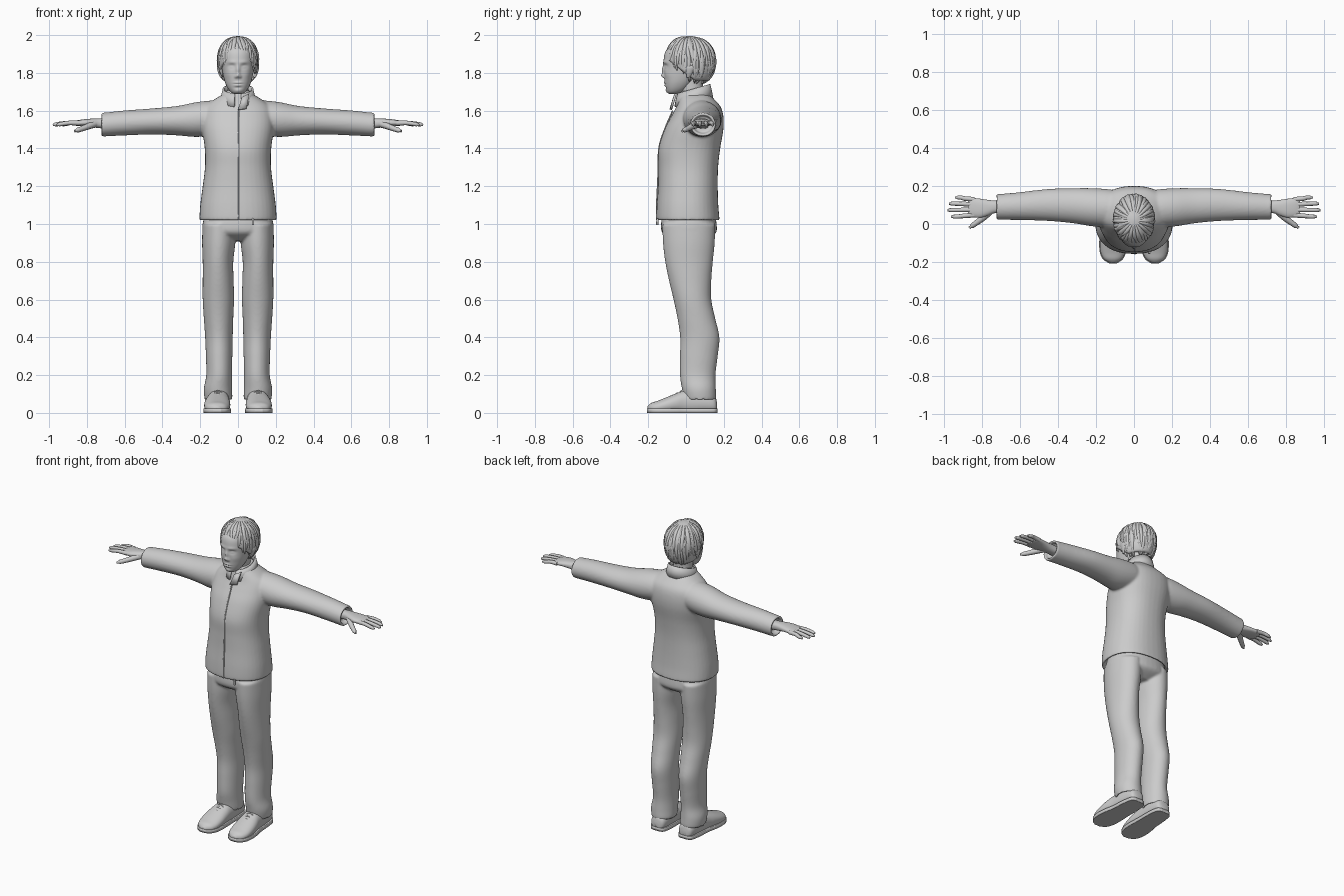
import bpy, bmesh, math, random
from mathutils import Vector

random.seed(4)
cube = bpy.data.objects.get("Cube")
if cube:
    bpy.data.objects.remove(cube, do_unlink=True)

grey = bpy.data.materials.new("plain_grey")
grey.use_nodes = True
grey.diffuse_color = (0.6, 0.6, 0.6, 1)
grey.node_tree.nodes["Principled BSDF"].inputs["Base Color"].default_value = grey.diffuse_color

PLACE = {"x": lambda t, u, v: (t, u, v),
         "y": lambda t, u, v: (u, t, v),
         "z": lambda t, u, v: (u, v, t)}
SIDES = (("left", 1), ("right", -1))


def make(name, verts, faces):
    """Mesh object with smooth faces and outward normals."""
    mesh = bpy.data.meshes.new(name)
    mesh.from_pydata(verts, [], faces)
    bm = bmesh.new()
    bm.from_mesh(mesh)
    bmesh.ops.recalc_face_normals(bm, faces=bm.faces)
    bm.to_mesh(mesh)
    bm.free()
    mesh.shade_smooth()
    mesh.materials.append(grey)
    obj = bpy.data.objects.new(name, mesh)
    bpy.context.collection.objects.link(obj)
    return obj


def resample(rows, steps):
    """Catmull-Rom curve through the given rows."""
    rows = [Vector(r) for r in rows]
    out = []
    for i in range(len(rows) - 1):
        a, b, c, d = rows[max(i - 1, 0)], rows[i], rows[i + 1], rows[min(i + 2, len(rows) - 1)]
        for k in range(steps):
            t = k / steps
            out.append(b + (c - a) * t / 2 + (a - b * 2.5 + c * 2 - d / 2) * t * t
                       + (b * 3 - a - c * 3 + d) * t ** 3 / 2)
    return out + [rows[-1]]


def strip_faces(rings, n, closed=True):
    return [(r * n + i, r * n + (i + 1) % n, (r + 1) * n + (i + 1) % n, (r + 1) * n + i)
            for r in range(rings - 1) for i in range(n if closed else n - 1)]


def loft(name, axis, rows, side=1, n=40, steps=5, power=2, low=None, high=None):
    """Skin over ovals; each row is position, centre (u, v) and radii (u, v)."""
    rings = resample(rows, steps)
    verts = []
    for t, cu, cv, ru, rv in rings:
        for i in range(n):
            a = math.tau * i / n
            c, s = math.cos(a), math.sin(a)
            u = cu + ru * math.copysign(abs(c) ** (2 / power), c)
            v = cv + rv * math.copysign(abs(s) ** (2 / power), s)
            if low is not None:
                v = min(max(v, low), high)
            x, y, z = PLACE[axis](t, u, v)
            verts.append((x * side, y, z))
    last = len(verts) - n
    faces = strip_faces(len(rings), n)
    faces += [tuple(range(n)), tuple(range(last, last + n))]
    return make(name, verts, faces)


def fuse(name, parts, voxel, repeat):
    """Join closed parts into one softly blended surface."""
    bpy.ops.object.select_all(action="DESELECT")
    for p in parts:
        p.select_set(True)
    bpy.context.view_layer.objects.active = parts[0]
    bpy.ops.object.join()
    obj = parts[0]
    obj.name = name
    remesh = obj.modifiers.new("blend", "REMESH")
    remesh.mode = "VOXEL"
    remesh.voxel_size = voxel
    remesh.use_smooth_shade = True
    soften = obj.modifiers.new("soften", "SMOOTH")
    soften.factor = 0.5
    soften.iterations = repeat
    return obj


def strands(name, paths, depth, taper=None):
    """Round cords along paths, each optionally tapered."""
    data = bpy.data.curves.new(name, "CURVE")
    data.dimensions = "3D"
    data.bevel_depth = depth
    data.bevel_resolution = 2
    data.use_fill_caps = True
    for path in paths:
        spline = data.splines.new("POLY")
        pts = resample(path, 4)
        spline.points.add(len(pts) - 1)
        for i, p in enumerate(pts):
            spline.points[i].co = (*p, 1)
            spline.points[i].radius = taper(i / (len(pts) - 1)) if taper else 1
        spline.use_smooth = True
    obj = bpy.data.objects.new(name, data)
    bpy.context.collection.objects.link(obj)
    data.materials.append(grey)
    bpy.ops.object.select_all(action="DESELECT")
    obj.select_set(True)
    bpy.context.view_layer.objects.active = obj
    bpy.ops.object.convert(target="MESH")


def thicken(obj, amount):
    mod = obj.modifiers.new("thickness", "SOLIDIFY")
    mod.thickness = amount
    mod.offset = 0


# Jacket: body and sleeves with turned-in hem and cuffs
body = loft("body", "z", [
    (1.05, 0, .01, .18, .14), (1.03, 0, .01, .188, .15), (1.018, 0, .012, .2, .163), (1.03, 0, .01, .204, .167),
    (1.1, 0, .008, .2, .163), (1.2, 0, .01, .187, .158), (1.3, 0, .012, .175, .158),
    (1.4, 0, .018, .176, .163), (1.5, 0, .042, .19, .156), (1.57, 0, .06, .19, .138),
    (1.62, 0, .066, .175, .118), (1.66, 0, .055, .125, .095), (1.69, 0, .045, .075, .078),
    (1.71, 0, .045, .06, .065)], power=2.3)
sleeves = [loft("sleeve", "x", [
    (.05, .075, 1.57, .09, .08), (.13, .082, 1.562, .1, .092), (.22, .088, 1.553, .1, .092), (.32, .096, 1.547, .092, .078),
    (.45, .1, 1.543, .084, .069), (.6, .094, 1.535, .073, .066), (.7, .09, 1.527, .068, .063),
    (.722, .09, 1.526, .067, .062), (.722, .09, 1.526, .056, .05), (.69, .09, 1.528, .05, .045)],
    side=s) for _, s in SIDES]
fuse("jacket", [body] + sleeves, .007, 7)

# Stand-up collar, open at the front, with a folded flap and front seam
n = 48
verts = []
for grow, rise in ((.09, 0), (.084, .035), (.076, .07)):
    for i in range(n):
        a = math.radians(12 + 336 * i / (n - 1))
        back = (1 - math.cos(a)) / 2
        verts.append((grow * math.sin(a), .04 - grow * 1.1 * math.cos(a), 1.62 + .05 * back + rise))
thicken(make("collar", verts, strip_faces(3, n, closed=False)), .01)
thicken(make("collar_flap", [(0, -.082, 1.605), (.045, -.078, 1.61), (.06, -.055, 1.69), (.02, -.062, 1.67)],
             [(0, 1, 2, 3)]), .012)
strands("front_seam", [[(.005, -.156, 1.02), (.005, -.155, 1.1), (.005, -.148, 1.25), (.005, -.143, 1.4),
                        (.005, -.113, 1.5), (.005, -.07, 1.6)]], .004)
strands("hem_tab", [[(.08, -.15, 1.03), (.08, -.153, .995)]], .006)

# Trousers: hips and two legs
hips = loft("hips", "z", [(1.07, 0, .015, .17, .135), (1, 0, .015, .187, .147), (.95, 0, .017, .18, .14),
                          (.91, 0, .02, .1, .08)], power=2.3)
legs = [loft("leg", "z", [
    (1, .1, .015, .088, .14), (.9, .102, .015, .088, .137), (.8, .106, .016, .081, .126),
    (.7, .105, .022, .082, .112), (.6, .104, .034, .083, .1), (.5, .103, .055, .078, .1),
    (.4, .101, .073, .073, .104), (.3, .1, .068, .07, .1), (.2, .1, .062, .068, .094), (.13, .106, .068, .075, .09),
    (.08, .104, .074, .074, .086), (.068, .104, .075, .069, .08), (.08, .104, .075, .06, .07),
    (.11, .104, .075, .05, .06)], side=s) for _, s in SIDES]
fuse("trousers", [hips] + legs, .007, 6)

# Shoes: upper, flat sole and laces
SHOE = [(.165, .1, .03, .02, .02), (.15, .1, .045, .045, .045), (.09, .101, .055, .056, .06),
        (0, .104, .055, .06, .065), (-.05, .108, .05, .066, .054), (-.1, .11, .04, .069, .044),
        (-.15, .111, .03, .064, .034), (-.185, .111, .025, .047, .027), (-.205, .11, .02, .015, .014)]
for label, s in SIDES:
    loft(label + "_shoe", "y", SHOE, side=s, power=2.2, low=.012, high=1)
    sole = [(t * 1.01, cu, .012, ru + .004, .06) for t, cu, _, ru, _ in SHOE]
    loft(label + "_sole", "y", sole, side=s, power=4, low=0, high=.022)
    laces = []
    for k in range(4):
        y, z = -.025 - .022 * k, .113 - .011 * k
        for d in (-.01, .01):
            laces.append([(s * .075, y - d, z - .014), (s * .107, y, z + .003), (s * .139, y + d, z - .014)])
    strands(label + "_laces", laces, .004)

# Hands: palm, four fingers and thumb
for label, s in SIDES:
    palm = loft("palm", "x", [
        (.67, .09, 1.53, .032, .027), (.73, .09, 1.533, .033, .026), (.77, .085, 1.535, .042, .023),
        (.81, .083, 1.536, .05, .019), (.85, .087, 1.534, .05, .015), (.872, .09, 1.533, .045, .01)],
        side=s, n=32, power=2.4)
    palm.name = label + "_palm"
    fingers = []
    for y, spread, reach in ((.047, -.008, .96), (.075, -.002, .98), (.103, .004, .972), (.129, .01, .94)):
        fingers.append([(s * .84, y, 1.534), (s * .89, y + spread / 2, 1.535),
                        (s * (reach - .03), y + spread, 1.53), (s * reach, y + spread, 1.524)])
    tip = lambda t: 1.05 - .25 * t if t < .9 else .5
    strands(label + "_fingers", fingers, .0125, tip)
    strands(label + "_thumb", [[(s * .755, .07, 1.53), (s * .79, .035, 1.518), (s * .83, .005, 1.503),
                                (s * .865, -.02, 1.492)]], .018, lambda t: 1.1 - .45 * t if t < .9 else .4)

# Head, with face features pushed in or out of the front
head = loft("head", "z", [
    (1.687, 0, -.065, .012, .016), (1.695, 0, -.06, .034, .036), (1.715, 0, -.048, .052, .058),
    (1.745, 0, -.035, .067, .077), (1.78, 0, -.022, .077, .093), (1.82, 0, -.01, .084, .107),
    (1.87, 0, .005, .09, .123), (1.92, 0, .015, .088, .12), (1.96, 0, .02, .06, .08)],
    n=110, steps=9, power=2.2)
FEATURES = [  # x, z, width, height, push
    (.03, 1.856, .025, .009, -.004), (.034, 1.835, .018, .012, .01), (.034, 1.832, .012, .006, -.006),
    (0, 1.815, .01, .025, -.012), (0, 1.786, .012, .011, -.014), (.012, 1.779, .007, .007, -.006),
    (0, 1.748, .02, .005, -.006), (0, 1.741, .022, .003, .004), (0, 1.734, .017, .005, -.006),
    (0, 1.721, .02, .006, .003), (0, 1.703, .02, .012, -.005), (.05, 1.79, .02, .02, -.003)]
for v in head.data.vertices:
    if v.co.y < -.03:
        x, z = abs(v.co.x), v.co.z
        v.co.y += sum(p * math.exp(-((x - fx) / w) ** 2 - ((z - fz) / h) ** 2) for fx, fz, w, h, p in FEATURES)
loft("neck", "z", [(1.6, 0, .045, .065, .065), (1.68, 0, .035, .058, .06), (1.74, 0, .025, .056, .065),
                   (1.82, 0, .03, .06, .08)])
for label, s in SIDES:
    loft(label + "_ear", "z", [(1.775, .088, .012, .006, .008), (1.8, .094, .018, .011, .018),
                               (1.83, .099, .022, .012, .024), (1.845, .095, .022, .006, .012)], side=s, n=20)


# Hair: a cap with layered locks falling from the crown
def scalp(a, phi, grow=1):
    """Point on the hair dome; a = 0 faces front, phi runs down from the crown."""
    out = math.sin(phi) if phi < math.pi / 2 else 1 - .3 * (phi - math.pi / 2) ** 2
    return Vector((.102 * grow * out * math.sin(a), .02 - .13 * grow * out * math.cos(a),
                   1.862 + .128 * grow * math.cos(phi)))


def hairline(a):
    back = (1 - math.cos(a)) / 2
    return math.radians(78 + 62 * min(1, back * 1.6))


n = 64
verts = [scalp(math.tau * i / n, .02 + hairline(math.tau * i / n) * r / 16) for r in range(17) for i in range(n)]
thicken(make("hair_cap", verts, strip_faces(17, n) + [tuple(range(n))]), .01)

locks = []
for count, reach, grow in ((34, 1.13, 1.0), (28, .92, 1.02), (20, .7, 1.03)):
    for i in range(count):
        a = math.tau * (i + random.uniform(-.3, .3)) / count
        end = hairline(a) * reach * random.uniform(.92, 1.1)
        sway = random.uniform(-.22, .22)
        flick = random.uniform(0, .05)
        locks.append([scalp(a + sway * t * t, .12 + (end - .12) * t, grow - .03 + flick * t ** 3)
                      for t in (0, .25, .5, .75, 1)])
strands("hair_locks", locks, .015, lambda t: .25 + 1.5 * t * (1 - t) + .45 * t * (1 - t ** 6) - .2 * t ** 4)
